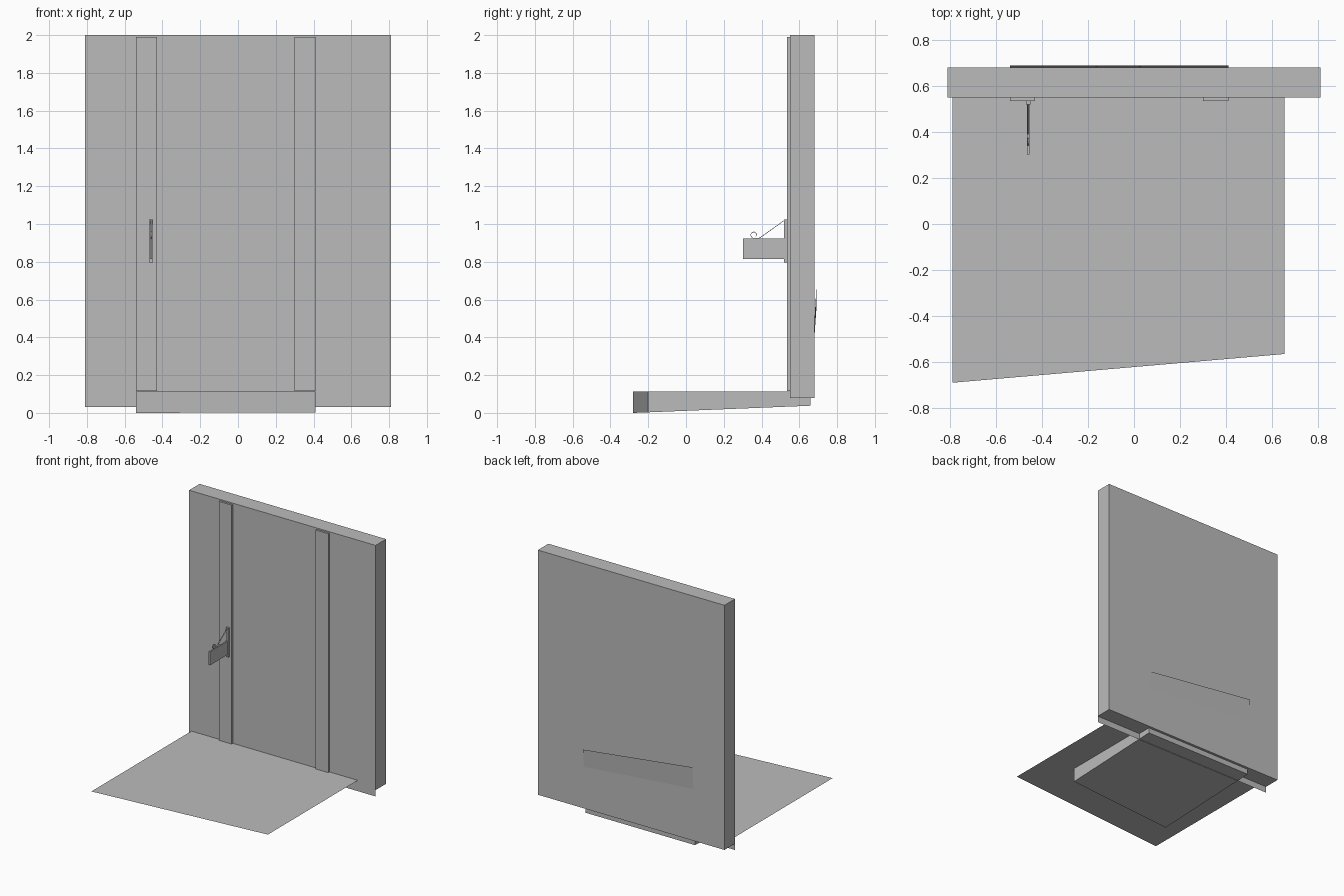
import bpy
import math

default_cube = bpy.data.objects.get("Cube")
if default_cube:
    bpy.data.objects.remove(default_cube, do_unlink=True)

# One plain grey for everything
grey = bpy.data.materials.new("plain grey")
grey.use_nodes = True
GREY = (0.5, 0.5, 0.5, 1)
grey.diffuse_color = GREY
grey.node_tree.nodes["Principled BSDF"].inputs["Base Color"].default_value = GREY


def make(name, verts, faces):
    mesh = bpy.data.meshes.new(name)
    mesh.from_pydata(verts, [], faces)
    mesh.materials.append(grey)
    obj = bpy.data.objects.new(name, mesh)
    bpy.context.collection.objects.link(obj)
    return obj


def hexa(name, bottom, top):
    """Solid between two four-cornered rings, both counter-clockwise from above."""
    sides = [(i, (i + 1) % 4, (i + 1) % 4 + 4, i + 4) for i in range(4)]
    return make(name, bottom + top, [(3, 2, 1, 0), (4, 5, 6, 7)] + sides)


def box(name, x, y, z):
    ring = [(x[0], y[0]), (x[1], y[0]), (x[1], y[1]), (x[0], y[1])]
    return hexa(name, [(*p, z[0]) for p in ring], [(*p, z[1]) for p in ring])


def sheet(name, corners):
    return make(name, corners, [(0, 1, 2, 3)])


LEFT, RIGHT = -0.54, 0.41      # doorway limits
FRONT = 0.55                   # front plane of the wall
GROUND = 0.115

# Wall, with its thin facing reaching below it
box("wall", (-0.81, 0.81), (FRONT, 0.68), (0.08, 2))
sheet("wall_skirt", [(-0.81, FRONT, 0.03), (0.81, FRONT, 0.03),
                     (0.81, FRONT, 0.08), (-0.81, FRONT, 0.08)])

# Two flat pilasters on the front
for name, x in (("left_pilaster", RIGHT - 0.11), ("right_pilaster", LEFT)):
    box(name, (x, x + 0.11), (0.535, FRONT), (GROUND, 1.99))

# Ground sheet with a slanted front edge
sheet("ground", [(-0.79, -0.69, GROUND), (0.655, -0.565, GROUND),
                 (0.655, FRONT, GROUND), (-0.79, FRONT, GROUND)])

# Wedge-shaped foundation under the ground
plan = [(LEFT, -0.28), (RIGHT, -0.2), (RIGHT, 0.66), (LEFT, 0.66)]
depths = [0, 0.003, 0.038, 0.038]
hexa("foundation", [(*p, d) for p, d in zip(plan, depths)],
     [(*p, GROUND - 0.002) for p in plan])

# Tilted panel leaning off the back of the wall
sheet("back_panel", [(RIGHT, 0.679, 0.39), (LEFT, 0.679, 0.47),
                     (LEFT, 0.69, 0.66), (RIGHT, 0.69, 0.545)])

# Sign bracket: wall plate and hanging board
box("bracket_plate", (-0.47, -0.449), (0.52, 0.535), (0.795, 1.025))
box("bracket_board", (-0.466, -0.455), (0.302, 0.52), (0.815, 0.922))

# Scrolled stay: a narrow ribbon along a side profile
profile = [(0.522, 1.02), (0.39, 0.926)]
for i in range(13):
    t = i / 12
    angle = math.radians(-75 - 340 * t)
    radius = 0.019 - 0.007 * t
    profile.append((0.36 + radius * math.cos(angle), 0.943 + radius * math.sin(angle)))
verts = [(x, y, z) for x in (-0.464, -0.456) for y, z in profile]
n = len(profile)
stay = make("bracket_stay", verts, [(i, i + 1, i + 1 + n, i + n) for i in range(n - 1)])
thick = stay.modifiers.new("thickness", 'SOLIDIFY')
thick.thickness = 0.003
thick.offset = 0
